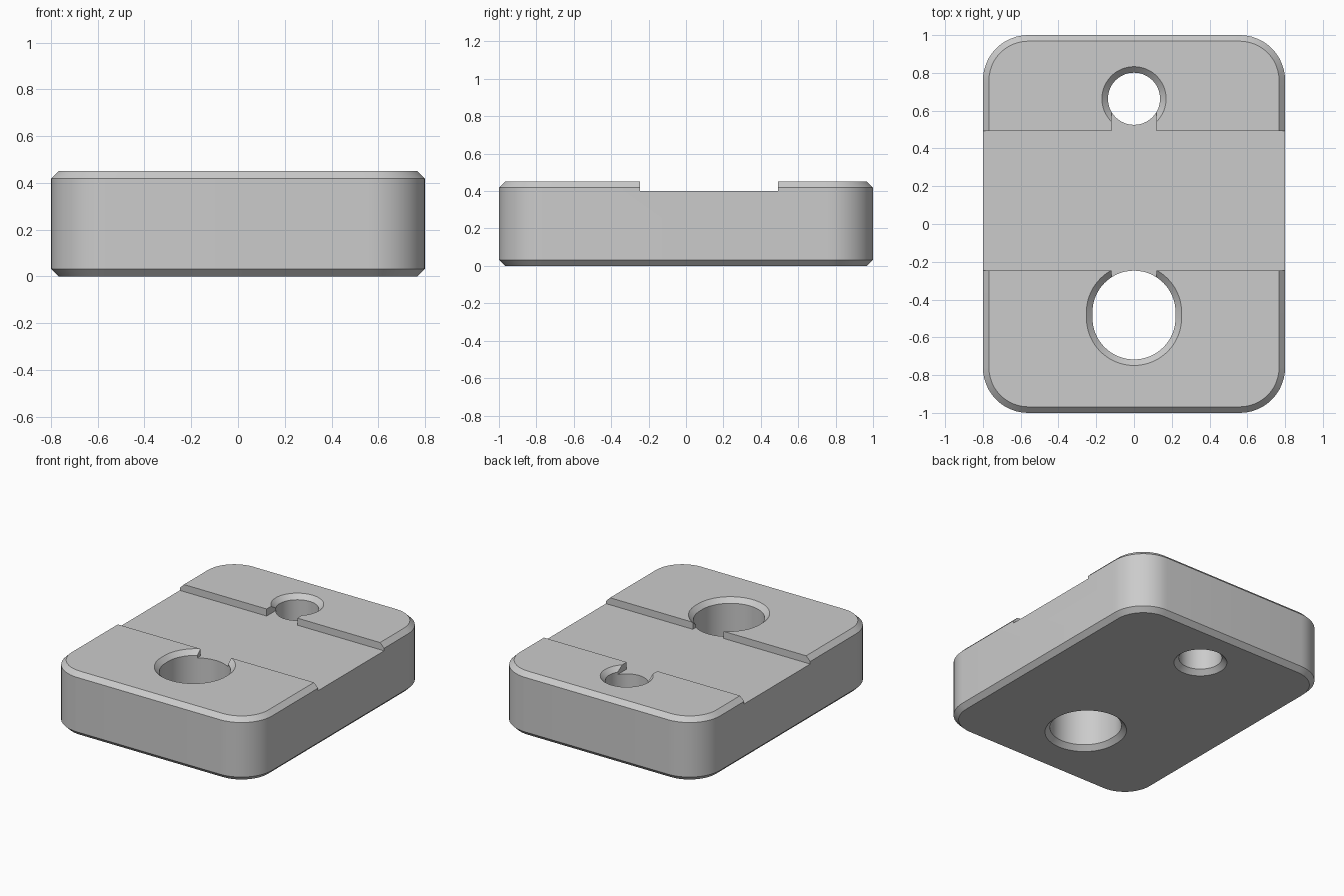
import bpy, bmesh, math

if "Cube" in bpy.data.objects:
    bpy.data.objects.remove(bpy.data.objects["Cube"])

HEIGHT, BEVEL, FLOOR = 0.45, 0.032, 0.4

grey = bpy.data.materials.new("light grey")
grey.use_nodes = True
colour = (0.6, 0.6, 0.6, 1)
grey.diffuse_color = colour
grey.node_tree.nodes["Principled BSDF"].inputs["Base Color"].default_value = colour


def rounded(hx, y0, y1, r, steps):
    """Outline with four arcs of radius r, spanning +-hx and y0..y1."""
    pts = []
    for q, (sx, cy) in enumerate([(1, y1 - r), (-1, y1 - r), (-1, y0 + r), (1, y0 + r)]):
        for i in range(steps + 1):
            a = math.pi / 2 * (q + i / steps)
            p = (sx * (hx - r) + r * math.cos(a), cy + r * math.sin(a))
            if not pts or math.dist(p, pts[-1]) > 1e-5:
                pts.append(p)
    if math.dist(pts[0], pts[-1]) < 1e-5:
        pts.pop()
    return pts


def loft(name, levels):
    """Closed solid through (z, outline) levels."""
    bm = bmesh.new()
    rings = [[bm.verts.new((x, y, z)) for x, y in pts] for z, pts in levels]
    n = len(rings[0])
    for low, high in zip(rings, rings[1:]):
        for i in range(n):
            j = (i + 1) % n
            bm.faces.new((low[i], low[j], high[j], high[i]))
    bm.faces.new(rings[0][::-1])
    bm.faces.new(rings[-1])
    bmesh.ops.recalc_face_normals(bm, faces=bm.faces)
    mesh = bpy.data.meshes.new(name)
    bm.to_mesh(mesh)
    bm.free()
    obj = bpy.data.objects.new(name, mesh)
    bpy.context.collection.objects.link(obj)
    mesh.materials.append(grey)
    return obj


def hole(name, r, y0, y1):
    """Through hole flaring outward at both faces."""
    over = 0.02
    levels = []
    for z, grow in [(-over, BEVEL + over), (BEVEL, 0),
                    (HEIGHT - BEVEL, 0), (HEIGHT + over, BEVEL + over)]:
        levels.append((z, rounded(r + grow, y0 - grow, y1 + grow, r + grow, 16)))
    return loft(name, levels)


# Block with rounded corners and chamfered rims
body = loft("block", [
    (z, rounded(0.8 - d, d - 1, 1 - d, 0.24 - d, 12))
    for z, d in [(0, BEVEL), (BEVEL, 0), (HEIGHT - BEVEL, 0), (HEIGHT, BEVEL)]])

# Cross channel with narrow notches reaching into both holes
front, back, wide, narrow = -0.247, 0.492, 0.9, 0.12
right_side = [(narrow, -0.45), (narrow, front), (wide, front),
              (wide, back), (narrow, back), (narrow, 0.65)]
plan = right_side + [(-x, y) for x, y in reversed(right_side)]
cutters = [
    loft("channel_cutter", [(FLOOR, plan), (0.6, plan)]),
    hole("large_hole_cutter", 0.22, -0.717, -0.247),
    hole("small_hole_cutter", 0.138, 0.525, 0.801),
]

bpy.ops.object.select_all(action="DESELECT")
bpy.context.view_layer.objects.active = body
body.select_set(True)
for cutter in cutters:
    cutter.hide_render = True
    mod = body.modifiers.new(cutter.name, "BOOLEAN")
    mod.operation = "DIFFERENCE"
    mod.solver = "EXACT"
    mod.object = cutter
    bpy.ops.object.modifier_apply(modifier=mod.name)
    bpy.data.objects.remove(cutter)

bpy.ops.object.shade_smooth_by_angle(angle=math.radians(25))
